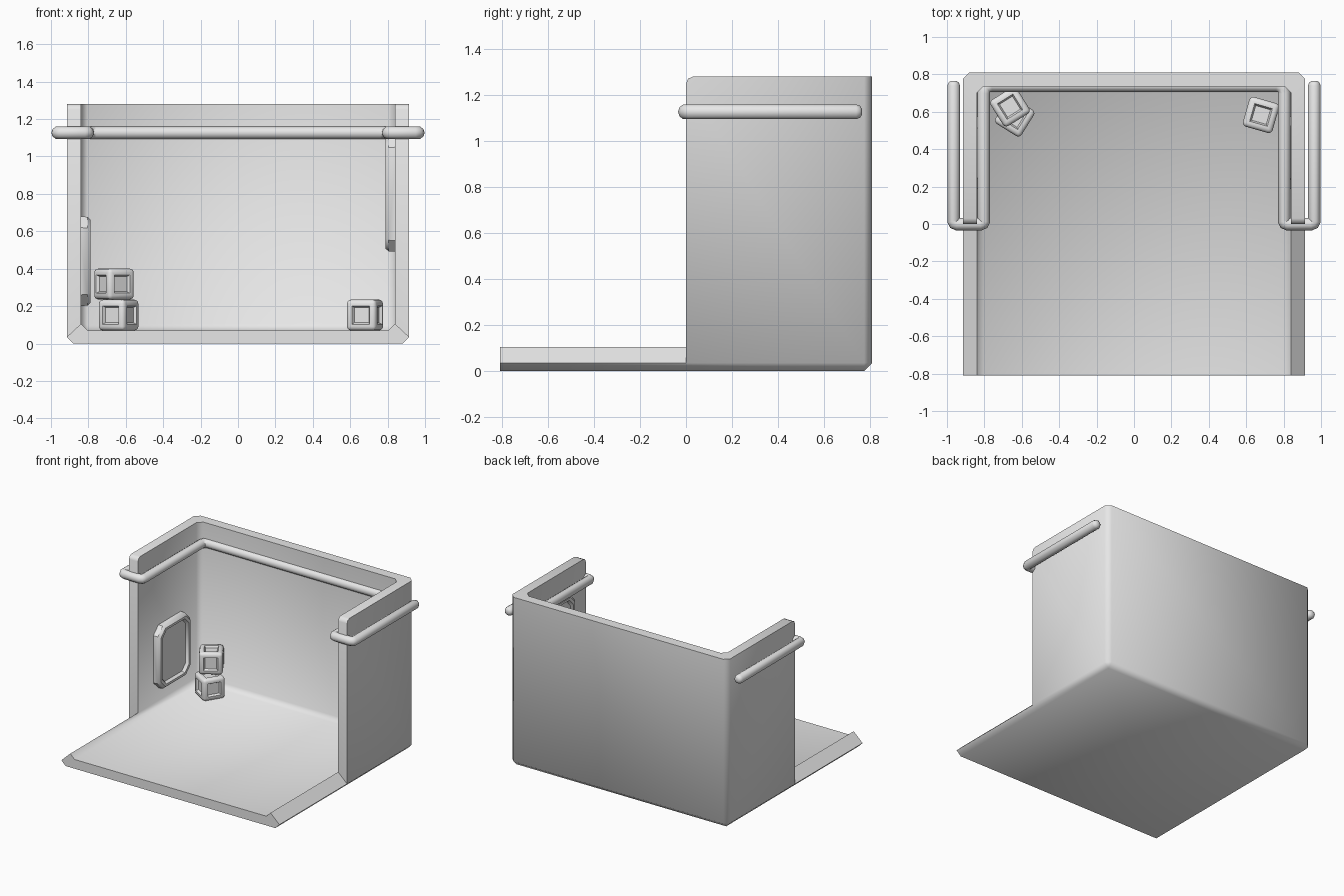
import bpy, bmesh, math
from mathutils import Matrix, Vector

if "Cube" in bpy.data.objects:
    bpy.data.objects.remove(bpy.data.objects["Cube"])

grey = bpy.data.materials.new("light_grey")
grey.diffuse_color = (0.8, 0.8, 0.8, 1)
grey.use_nodes = True
grey.node_tree.nodes["Principled BSDF"].inputs["Base Color"].default_value = grey.diffuse_color


def finish(name, bm, angle):
    """Turn a bmesh into a shaded object."""
    bmesh.ops.remove_doubles(bm, verts=bm.verts, dist=1e-4)
    bmesh.ops.recalc_face_normals(bm, faces=bm.faces)
    me = bpy.data.meshes.new(name)
    bm.to_mesh(me)
    bm.free()
    me.materials.append(grey)
    ob = bpy.data.objects.new(name, me)
    bpy.context.collection.objects.link(ob)
    for o in bpy.context.selected_objects:
        o.select_set(False)
    ob.select_set(True)
    bpy.context.view_layer.objects.active = ob
    bpy.ops.object.shade_smooth_by_angle(angle=math.radians(angle))
    return ob


# Room shell: floor plus three walls, chamfered where they meet
F, TOP, C = -0.81, 1.28, 0.035
bm = bmesh.new()


def face(*pts):
    bm.faces.new([bm.verts.new(p) for p in pts])


OUT, INN = (0.915, 0.81, 0.0), (0.84, 0.735, 0.07)
for a, b, z in (OUT, INN):
    x, y, h = a - C, b - C, z + C
    face((-x, F, z), (x, F, z), (x, y, z), (-x, y, z))
    face((-x, y, z), (x, y, z), (x, b, h), (-x, b, h))
    face((-x, b, h), (x, b, h), (x, b, TOP), (-x, b, TOP))
    for s in (-1, 1):
        face((s*x, F, z), (s*x, y, z), (s*a, y, h), (s*a, 0, h), (s*a, F, h))
        face((s*x, y, z), (s*a, y, h), (s*x, b, h))
        face((s*a, y, h), (s*x, b, h), (s*x, b, TOP), (s*a, y, TOP))
        face((s*a, 0, h), (s*a, y, h), (s*a, y, TOP), (s*a, 0.03, TOP),
             (s*a, 0.009, TOP - 0.009), (s*a, 0, TOP - 0.03))
# Rims joining the inner and outer skins
xo, xi, yo, yi = 0.915 - C, 0.84 - C, 0.81 - C, 0.735 - C
for s in (-1, 1):
    rim = [((F, C), (F, 0.07 + C)), ((0, C), (0, 0.07 + C))]
    rim += [((y, z), (y, z)) for y, z in
            ((0, TOP - 0.03), (0.009, TOP - 0.009), (0.03, TOP))]
    rim += [((yo, TOP), (yi, TOP))]
    for (o1, i1), (o2, i2) in zip(rim, rim[1:]):
        face((s*0.915, *o1), (s*0.915, *o2), (s*0.84, *i2), (s*0.84, *i1))
    face((s*0.915, yo, TOP), (s*xo, 0.81, TOP), (s*xi, 0.735, TOP), (s*0.84, yi, TOP))
    face((s*xo, F, 0), (s*0.915, F, C), (s*0.84, F, 0.07 + C), (s*xi, F, 0.07))
face((-xo, 0.81, TOP), (xo, 0.81, TOP), (xi, 0.735, TOP), (-xi, 0.735, TOP))
face((-xo, F, 0), (xo, F, 0), (xi, F, 0.07), (-xi, F, 0.07))
finish("room_shell", bm, 60)

# Rail hooked over both wall ends and along the back
R = 0.034
half = [(0.964, 0.765, 0.4), (0.964, 0.757, 0.8), (0.964, 0.74, 1), (0.964, 0.015, 1),
        (0.959, 0.004, 1), (0.945, -0.001, 1), (0.822, -0.001, 1), (0.808, 0.004, 1),
        (0.803, 0.015, 1), (0.803, 0.70, 1), (0.793, 0.73, 1), (0.763, 0.74, 1)]
path = [(-x, y, r) for x, y, r in half] + half[::-1]
cu = bpy.data.curves.new("rail_path", 'CURVE')
cu.dimensions = '3D'
cu.bevel_depth = R
cu.bevel_resolution = 3
cu.use_fill_caps = True
sp = cu.splines.new('POLY')
sp.points.add(len(path) - 1)
for p, (x, y, r) in zip(sp.points, path):
    p.co = (x, y, 1.127, 1)
    p.radius = r
tmp = bpy.data.objects.new("rail_path", cu)
bpy.context.collection.objects.link(tmp)
dg = bpy.context.evaluated_depsgraph_get()
bm = bmesh.new()
bm.from_mesh(tmp.evaluated_get(dg).to_mesh())
bpy.data.objects.remove(tmp)
finish("rail", bm, 60)


# Framed wall panels with cut corners and a recessed centre
def wall_panel(name, s, y, z, hy, hz):
    bm = bmesh.new()
    c = 0.06
    oct_pts = [(hy, -hz + c), (hy, hz - c), (hy - c, hz), (-hy + c, hz),
               (-hy, hz - c), (-hy, -hz + c), (-hy + c, -hz), (hy - c, -hz)]
    rings = []
    for depth, k in ((-0.01, 0), (0.035, 0.003), (0.052, 0.018),
                     (0.052, 0.035), (0.03, 0.045)):
        rings.append([bm.verts.new((s*(0.84 - depth), y + u*(1 - k/hy), z + v*(1 - k/hz)))
                      for u, v in oct_pts])
    for r1, r2 in zip(rings, rings[1:]):
        for i in range(8):
            j = (i + 1) % 8
            bm.faces.new((r1[i], r1[j], r2[j], r2[i]))
    bm.faces.new(rings[0])
    bm.faces.new(rings[-1])
    finish(name, bm, 40)


wall_panel("left_wall_panel", -1, 0.38, 0.44, 0.195, 0.24)
wall_panel("right_wall_panel", 1, 0.38, 0.80, 0.195, 0.31)


# Toy blocks with rounded edges and a recess in every face
def block(name, x, y, z, deg):
    bm = bmesh.new()
    bmesh.ops.create_cube(bm, size=0.165)
    bmesh.ops.bevel(bm, geom=bm.edges[:], offset=0.022, segments=3,
                    profile=0.5, affect='EDGES')
    sides = [f for f in bm.faces if f.calc_area() > 0.01]
    bmesh.ops.inset_individual(bm, faces=sides, thickness=0.016)
    bmesh.ops.inset_individual(bm, faces=sides, thickness=0.012, depth=-0.016)
    bmesh.ops.transform(bm, verts=bm.verts, matrix=Matrix.Translation(Vector((x, y, z)))
                        @ Matrix.Rotation(math.radians(deg), 4, 'Z'))
    finish(name, bm, 40)


block("lower_block", -0.638, 0.573, 0.152, -32)
block("upper_block", -0.663, 0.627, 0.318, 32)
block("single_block", 0.679, 0.583, 0.152, -16)
